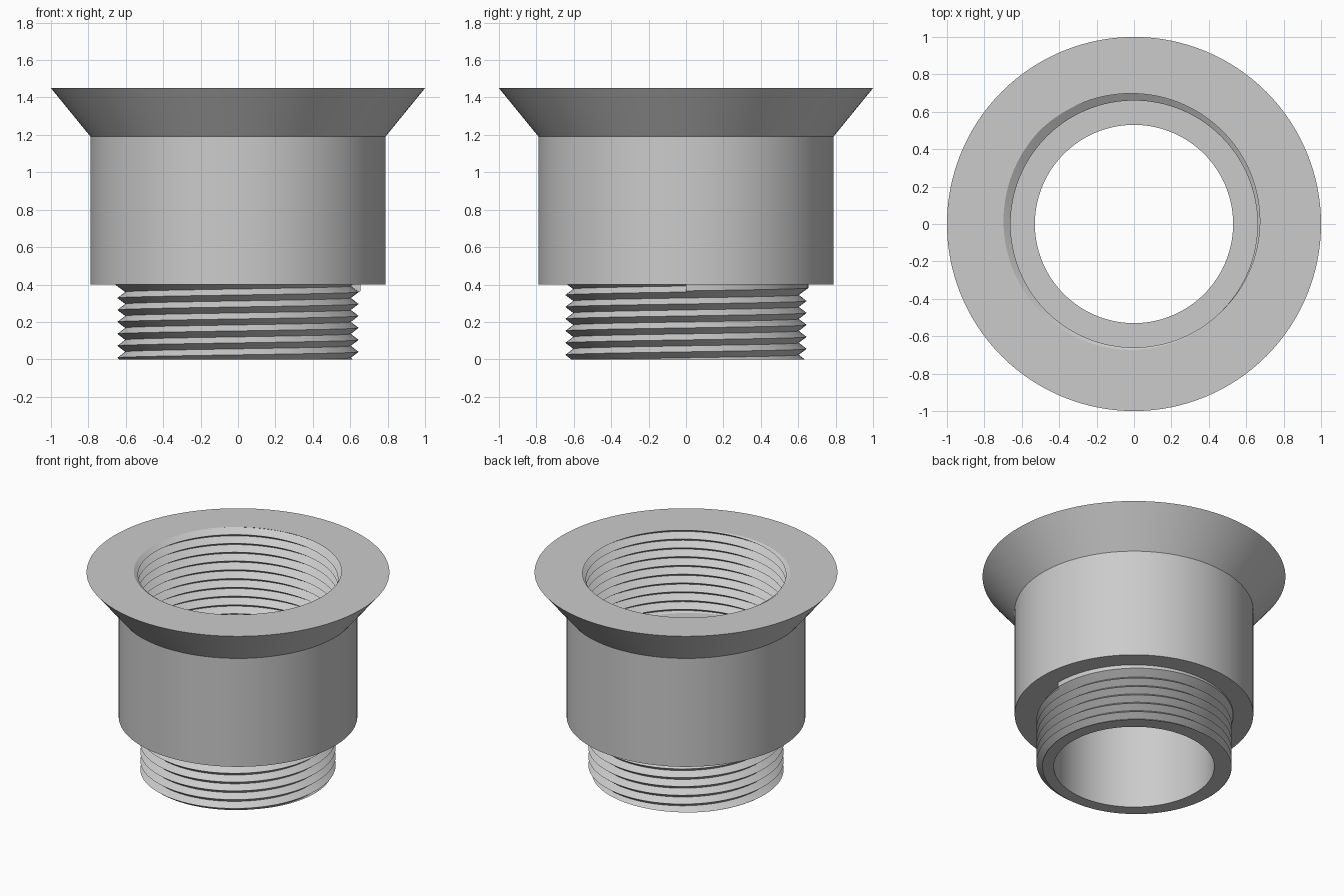
import bpy
import bmesh
from math import cos, sin, tau

cube = bpy.data.objects.get("Cube")
if cube:
    bpy.data.objects.remove(cube, do_unlink=True)

SEGMENTS = 128
PITCH = 0.064
BORE, SHELF_Z, SHOULDER_Z, RIM_Z = 0.53, 0.83, 0.4, 1.45

metal = bpy.data.materials.new("light grey")
metal.use_nodes = True
grey = (0.6, 0.6, 0.6, 1)
metal.diffuse_color = grey
metal.node_tree.nodes["Principled BSDF"].inputs["Base Color"].default_value = grey


def clip(path, low, high):
    """Trim a rising (radius, z) path to a height range, keeping its point count."""
    def radius_at(z):
        for (r0, z0), (r1, z1) in zip(path, path[1:]):
            if z0 <= z <= z1:
                return r0 + (r1 - r0) * (z - z0) / (z1 - z0)
        return path[-1][0]
    heights = [min(max(z, low), high) for r, z in path]
    return [(radius_at(z), z) for z in heights]


def zigzag(peak_z, first, last, peak_r, valley_r):
    """V thread points, one every half pitch, counted from a peak."""
    return [(valley_r if k % 2 else peak_r, peak_z + k * PITCH / 2)
            for k in range(first, last + 1)]


def sweep(name, profile):
    """Sweep a profile that may change with the angle around the z axis."""
    bm = bmesh.new()
    columns = []
    for i in range(SEGMENTS + 1):
        turn = i / SEGMENTS
        c, s = cos(tau * turn), sin(tau * turn)
        columns.append([bm.verts.new((r * c, r * s, z)) for r, z in profile(turn)])
    for a, b in zip(columns, columns[1:]):
        for j in range(len(a) - 1):
            bm.faces.new((a[j], b[j], b[j + 1], a[j + 1]))
    bmesh.ops.remove_doubles(bm, verts=bm.verts, dist=0.0001)
    # Close the small step where the thread runs out
    bmesh.ops.holes_fill(bm, edges=[e for e in bm.edges if e.is_boundary], sides=8)
    mesh = bpy.data.meshes.new(name)
    bm.to_mesh(mesh)
    bm.free()
    mesh.materials.append(metal)
    obj = bpy.data.objects.new(name, mesh)
    bpy.context.collection.objects.link(obj)
    bpy.ops.object.select_all(action='DESELECT')
    obj.select_set(True)
    bpy.context.view_layer.objects.active = obj
    bpy.ops.object.shade_smooth_by_angle(angle=0.5)


# Lower spigot: bore, bottom ring and outer thread with run-out collar
def spigot(turn):
    rise = PITCH * turn
    path = zigzag(0.296 + rise, -12, 1, 0.645, 0.603)
    path += [(0.655, 0.366 + rise), (0.655, 0.5)]
    return [(BORE, SHELF_Z), (BORE, 0)] + clip(path, 0, SHOULDER_Z) + [(0.66, SHOULDER_Z)]


# Upper socket: inner thread cut open at the mouth, ending on a flat shelf
def socket(turn):
    path = zigzag(RIM_Z + PITCH * (turn - 0.375), -22, 2, 0.71, 0.66)
    wall = clip(path, SHELF_Z, RIM_Z)[::-1]
    return [(0.715, RIM_Z)] + wall + [(BORE, SHELF_Z)]


# Plain body with a flared rim
def body(turn):
    return [(0.66, SHOULDER_Z), (0.788, SHOULDER_Z), (0.788, 1.19),
            (1, RIM_Z), (0.715, RIM_Z)]


sweep("threaded_spigot", spigot)
sweep("threaded_socket", socket)
sweep("flared_body", body)
